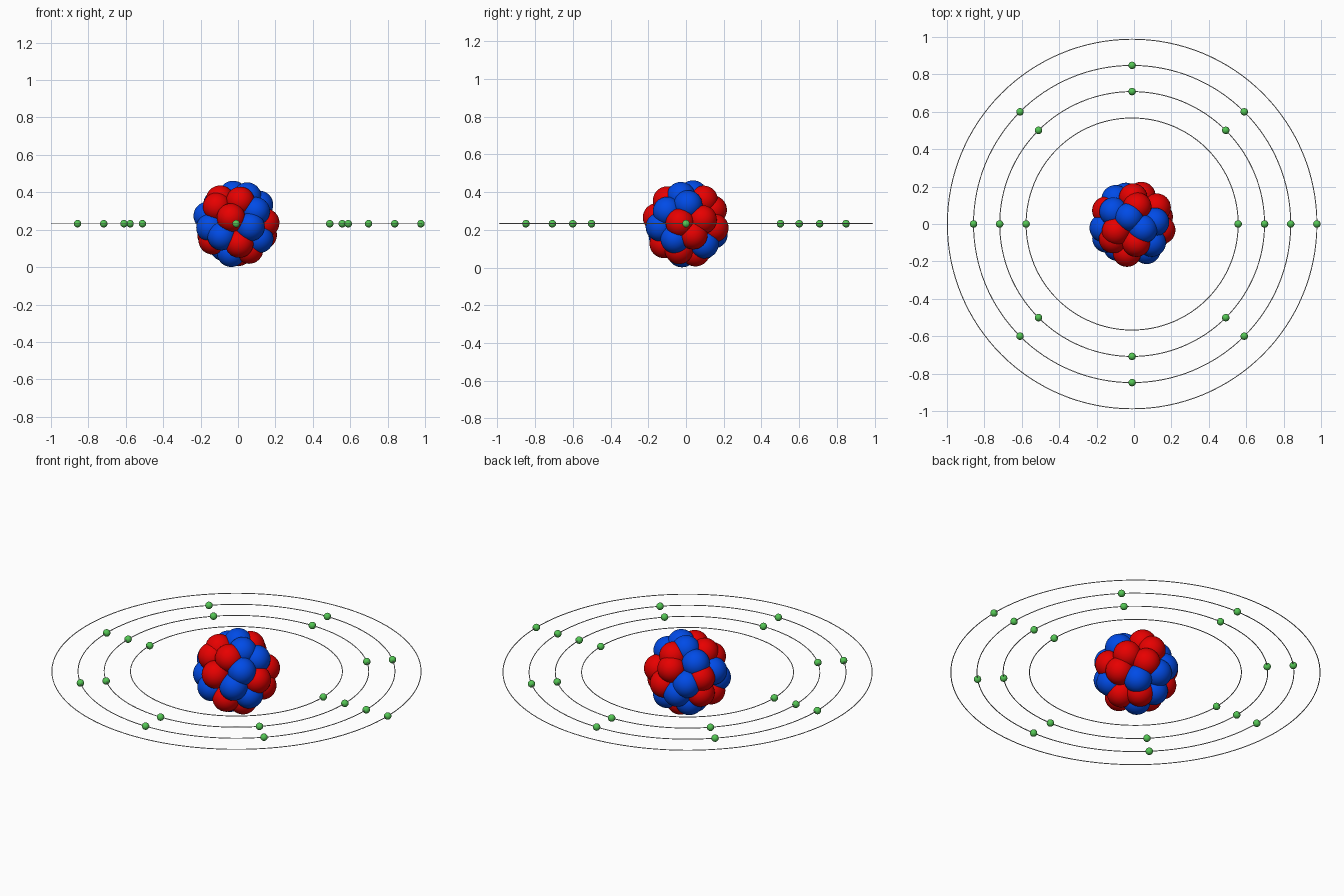
import bpy
import math
from mathutils import Vector

default_cube = bpy.data.objects.get("Cube")
if default_cube:
    bpy.data.objects.remove(default_cube, do_unlink=True)

CENTRE = Vector((-0.01, 0.0, 0.232))
SHELL_RADIUS = 0.159
NUCLEON_RADIUS = 0.076
ELECTRON_RADIUS = 0.02
WIRE_RADIUS = 0.0025


def make_material(name, colour):
    material = bpy.data.materials.new(name)
    material.use_nodes = True
    material.diffuse_color = (*colour, 1.0)
    shader = next(n for n in material.node_tree.nodes if n.type == "BSDF_PRINCIPLED")
    shader.inputs["Base Color"].default_value = (*colour, 1.0)
    return material


red = make_material("proton red", (0.8, 0.0, 0.0))
blue = make_material("neutron blue", (0.0, 0.07, 0.8))
green = make_material("electron green", (0.09, 0.57, 0.09))
grey = make_material("orbit pale grey", (0.7, 0.7, 0.7))


def finish(name, material):
    obj = bpy.context.object
    obj.name = name
    obj.data.materials.append(material)
    bpy.ops.object.shade_smooth()
    return obj


def ball(name, location, radius, material, segments=32):
    bpy.ops.mesh.primitive_uv_sphere_add(
        segments=segments, ring_count=segments // 2, radius=radius, location=location)
    return finish(name, material)


# Nucleus: directions of the packed outer balls, all set on one shell
proton_directions = [
    (-16, -7, 24), (4, -18, 22), (-19, -15, 17), (-5, -28, 6),
    (29, -6, 1), (3, -21, -19), (-24, -8, -17), (13, -7, -26),
    (5, 17, 23), (1, 25, 13), (24, 16, 4), (9, 27, -4),
    (26, 7, -11), (-25, 13, 6), (-24, 12, -11), (2, 9, -27),
]
neutron_directions = [
    (-3, 7, 29), (11, -5, 27), (-29, -4, 8), (23, 2, 19),
    (19, -18, 12), (14, -25, -3), (-14, -22, -12), (-25, -14, -4),
    (23, -11, -15), (-5, -4, -29), (-18, 12, 19), (-16, 24, 1),
    (-6, 26, -10), (12, 18, -20), (-12, 14, -23),
]
for name, directions, material in (
        ("proton", proton_directions, red), ("neutron", neutron_directions, blue)):
    for direction in directions:
        offset = Vector(direction).normalized() * SHELL_RADIUS
        ball(name, CENTRE + offset, NUCLEON_RADIUS, material)

# Inner ball closing the gaps between the outer ones
ball("inner_neutron", CENTRE, 0.13, blue)

# Orbits: thin rings with evenly spaced electrons, starting at +x
for radius, count in ((0.567, 2), (0.708, 8), (0.848, 8), (0.988, 1)):
    bpy.ops.mesh.primitive_torus_add(
        major_radius=radius, minor_radius=WIRE_RADIUS,
        major_segments=128, minor_segments=8, location=CENTRE)
    finish("orbit_ring", grey)
    for i in range(count):
        angle = math.tau * i / count
        offset = Vector((math.cos(angle), math.sin(angle), 0.0)) * radius
        ball("electron", CENTRE + offset, ELECTRON_RADIUS, green, 20)
